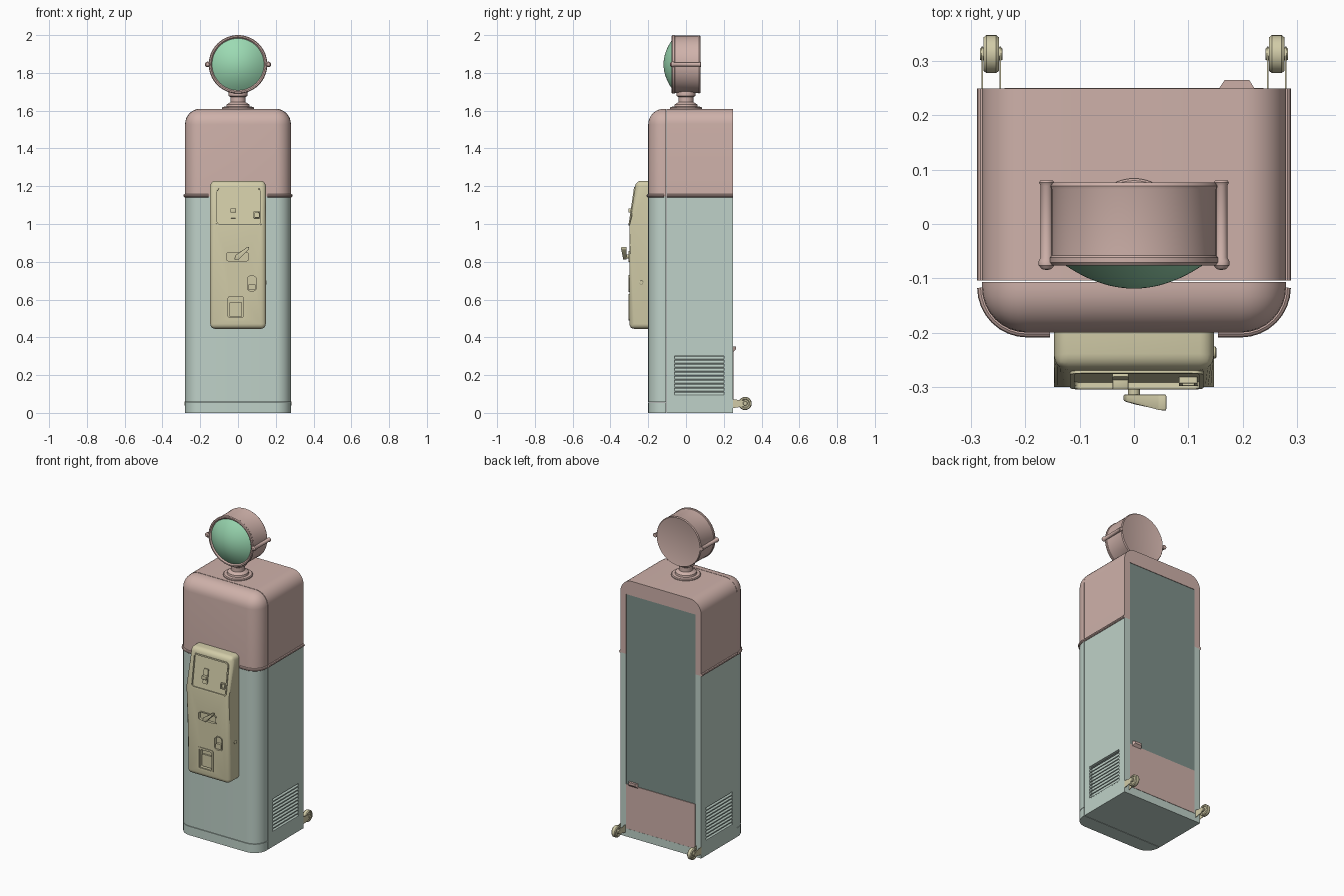
import bpy, bmesh, math
from mathutils import Matrix, Vector

if "Cube" in bpy.data.objects:
    bpy.data.objects.remove(bpy.data.objects["Cube"])

def mat(name, *rgb):
    m = bpy.data.materials.new(name)
    m.diffuse_color = (*rgb, 1)
    m.use_nodes = True
    m.node_tree.nodes["Principled BSDF"].inputs["Base Color"].default_value = m.diffuse_color
    return m

PINK = mat("pink_paint", .62, .44, .40)
TEAL = mat("pale_teal_paint", .52, .64, .58)
CREAM = mat("cream_paint", .64, .60, .39)
GREEN = mat("green_lens", .33, .70, .45)
GLASS = mat("dark_teal_panel", .21, .28, .255)

def finish(name, bm, m, matrix=None):
    if matrix:
        bm.transform(matrix)
    bmesh.ops.recalc_face_normals(bm, faces=bm.faces)
    me = bpy.data.meshes.new(name)
    bm.to_mesh(me)
    bm.free()
    ob = bpy.data.objects.new(name, me)
    bpy.context.collection.objects.link(ob)
    if m:
        me.materials.append(m)
    return ob

def box_bm(x0, x1, y0, y1, z0, z1):
    bm = bmesh.new()
    bmesh.ops.create_cube(bm, size=1)
    for v in bm.verts:
        v.co = Vector(((x0 + x1) / 2 + v.co.x * (x1 - x0), (y0 + y1) / 2 + v.co.y * (y1 - y0),
                       (z0 + z1) / 2 + v.co.z * (z1 - z0)))
    return bm

def box(name, dims, m, bev=0):
    bm = box_bm(*dims)
    if bev:
        bmesh.ops.bevel(bm, geom=bm.edges[:], offset=bev, segments=2, profile=.5, affect='EDGES')
    return finish(name, bm, m)

def prism_bm(pts, lo, hi, axis):
    # extrude a 2D profile along X (points are y,z) or along Y (points are x,z)
    bm = bmesh.new()
    rings = [[bm.verts.new((t, a, b) if axis == 'X' else (a, t, b)) for a, b in pts] for t in (lo, hi)]
    n = len(pts)
    for i in range(n):
        j = (i + 1) % n
        bm.faces.new((rings[0][i], rings[0][j], rings[1][j], rings[1][i]))
    bm.faces.new(rings[0])
    bm.faces.new(rings[1])
    return bm

def prism(name, pts, lo, hi, axis, m):
    return finish(name, prism_bm(pts, lo, hi, axis), m)

ROT = {'Z': Matrix(), 'Y': Matrix.Rotation(math.pi / 2, 4, 'X'), 'X': Matrix.Rotation(math.pi / 2, 4, 'Y')}

def lathe(name, prof, loc, axis, m, seg=48):
    # revolve (radius, height); axis 'Y' points height towards the front
    bm = bmesh.new()
    rings = []
    for r, h in prof:
        k = 1 if r == 0 else seg
        rings.append([bm.verts.new((r * math.cos(2 * math.pi * i / seg), r * math.sin(2 * math.pi * i / seg), h))
                      for i in range(k)])
    for a, b in zip(rings, rings[1:]):
        for i in range(seg):
            j = (i + 1) % seg
            q = [a[i % len(a)], a[j % len(a)], b[j % len(b)], b[i % len(b)]]
            bm.faces.new(list(dict.fromkeys(q)))
    return finish(name, bm, m, Matrix.Translation(loc) @ ROT[axis])

def arc(cx, cz, r, a0, a1, n=8):
    return [(cx + r * math.cos(math.radians(a0 + (a1 - a0) * i / n)),
             cz + r * math.sin(math.radians(a0 + (a1 - a0) * i / n))) for i in range(n + 1)]

def rrect(w, h, r, n=5):
    x, z = w / 2 - r, h / 2 - r
    return arc(x, z, r, 0, 90, n) + arc(-x, z, r, 90, 180, n) + arc(-x, -z, r, 180, 270, n) + arc(x, -z, r, 270, 360, n)

def plate(name, x0, x1, z0, z1, y0, y1, r, m, border=0, tilt=0):
    # rounded plate facing the front, or a rounded frame when border is given
    w, h, d = x1 - x0, z1 - z0, (y1 - y0) / 2
    mtx = Matrix.Translation(((x0 + x1) / 2, (y0 + y1) / 2, (z0 + z1) / 2)) @ Matrix.Rotation(tilt, 4, 'X')
    if not border:
        return finish(name, prism_bm(rrect(w, h, r), -d, d, 'Y'), m, mtx)
    bm = bmesh.new()
    out, inn = rrect(w, h, r), rrect(w - 2 * border, h - 2 * border, max(r - border, .002))
    L = [[bm.verts.new((a, t, b)) for a, b in p] for p, t in ((out, -d), (out, d), (inn, d), (inn, -d))]
    n = len(out)
    for k in range(4):
        A, B = L[k], L[(k + 1) % 4]
        for i in range(n):
            j = (i + 1) % n
            bm.faces.new((A[i], A[j], B[j], B[i]))
    return finish(name, bm, m, mtx)

def cut(ob, cutter):
    md = ob.modifiers.new("cut", 'BOOLEAN')
    md.operation = 'DIFFERENCE'
    md.object = cutter
    bpy.context.view_layer.objects.active = ob
    bpy.ops.object.modifier_apply(modifier=md.name)
    bpy.data.objects.remove(cutter)

# front shell: one rounded box sliced into plinth, lower panel and upper hood
def front_piece(name, z0, z1, m):
    bm = box_bm(-.28, .28, -.2, -.107, 0, 1.61)
    def keep(e):
        a, b = (v.co for v in e.verts)
        front = a.y < -.19 and b.y < -.19
        top = a.z > 1.6 and b.z > 1.6
        side = abs(a.x - b.x) < .01
        return (front and (top or abs(a.z - b.z) > 1)) or (top and side)
    bmesh.ops.bevel(bm, geom=[e for e in bm.edges if keep(e)], offset=.083, segments=8, profile=.5, affect='EDGES')
    for z, s in ((z0, -1), (z1, 1)):
        if 0 < z < 1.61:
            g = bm.verts[:] + bm.edges[:] + bm.faces[:]
            r = bmesh.ops.bisect_plane(bm, geom=g, plane_co=(0, 0, z), plane_no=(0, 0, s), clear_outer=True)
            bmesh.ops.edgeloop_fill(bm, edges=[e for e in r['geom_cut'] if isinstance(e, bmesh.types.BMEdge)])
    return finish(name, bm, m)

front_piece("front_plinth", 0, .055, TEAL)
front_piece("front_lower_panel", .058, 1.145, TEAL)
front_piece("front_upper_hood", 1.145, 1.61, PINK)

# rear cabinet: rounded top, recessed back opening and vent pockets
upper = prism("rear_cabinet_upper", [(-.28, 1.145), (.28, 1.145)] + arc(.2, 1.53, .08, 0, 90) + arc(-.2, 1.53, .08, 90, 180),
              -.104, .25, 'Y', PINK)
lower = box("rear_cabinet_lower", (-.28, .28, -.104, .25, 0, 1.145), TEAL)
for part in (upper, lower):
    cut(part, box("back_cutter", (-.24, .24, .238, .3, .05, 1.52), None))
for s, side in ((1, "right"), (-1, "left")):
    cut(lower, box("vent_cutter", (min(s * .262, s * .3), max(s * .262, s * .3), -.06, .2, .09, .3), None))
    for i in range(10):
        z = .09 + i * .021
        pts = [(.264, z + .019), (.2795, z + .006), (.2805, z), (.277, z), (.262, z + .014)]
        prism(f"{side}_vent_slat", [(s * x, h) for x, h in pts], -.06, .2, 'Y', TEAL)
box("back_window_panel", (-.24, .24, .237, .247, .33, 1.52), GLASS)
box("back_service_door", (-.239, .239, .237, .251, .051, .33), PINK)
latch = box_bm(.157, .222, .25, .265, .322, .352)
for v in latch.verts:
    if v.co.y > .26:
        v.co.x = .19 + (v.co.x - .19) * .7
        v.co.z = .345 + (v.co.z - .337) * .5
finish("back_door_latch", latch, PINK)

# trim band, broken where the dispenser sits
def tube(name, pts, r, m):
    cu = bpy.data.curves.new(name, 'CURVE')
    cu.dimensions = '3D'
    cu.bevel_depth, cu.bevel_resolution, cu.use_fill_caps = r, 3, True
    sp = cu.splines.new('POLY')
    sp.points.add(len(pts) - 1)
    for p, c in zip(sp.points, pts):
        p.co = (*c, 1)
    ob = bpy.data.objects.new(name, cu)
    bpy.context.collection.objects.link(ob)
    cu.materials.append(m)
    bpy.ops.object.select_all(action='DESELECT')
    ob.select_set(True)
    bpy.context.view_layer.objects.active = ob
    bpy.ops.object.convert(target='MESH')

for s in (1, -1):
    corner = [(.155, -.2)] + arc(.197, -.117, .083, 270, 360)
    tube("front_trim_band", [(s * x, y, 1.15) for x, y in corner], .009, PINK)
    tube("side_trim_band", [(s * .28, -.104, 1.15), (s * .28, .25, 1.15)], .009, PINK)

# dispenser housing with sloped upper face
bm = prism_bm([(-.19, .445), (-.3, .445), (-.3, .99), (-.265, 1.228), (-.19, 1.228)], -.147, .147, 'X')
def rounded(e):
    a, b = (v.co for v in e.verts)
    if a.y > -.2 and b.y > -.2:
        return False
    return not (abs(a.z - .99) < .01 and abs(b.z - .99) < .01)
bmesh.ops.bevel(bm, geom=[e for e in bm.edges if rounded(e)], offset=.026, segments=5, profile=.5, affect='EDGES')
housing = finish("dispenser_housing", bm, CREAM)
TILT = -math.atan2(.035, .238)
cut(housing, plate("display_cutter", -.11, .12, .998, 1.188, -.310, -.278, .015, None, 0, TILT))
cut(housing, plate("handle_cutter", -.06, .055, .805, .85, -.32, -.288, .01, None))
cut(housing, plate("return_cutter", .05, .097, .645, .725, -.32, -.284, .018, None))
cut(housing, plate("tray_cutter", -.052, .028, .505, .615, -.32, -.28, .008, None))
plate("display_rim", -.118, .128, .99, 1.196, -.29, -.281, .02, CREAM, .008, TILT)
plate("handle_rim", -.067, .062, .798, .857, -.304, -.296, .014, CREAM, .007)
plate("coin_return_rim", .044, .103, .639, .731, -.304, -.296, .022, CREAM, .006)
plate("tray_rim", -.07, .04, .49, .63, -.304, -.296, .012, CREAM, .012)
plate("coin_return_flap", .055, .092, .65, .682, -.3, -.282, .005, CREAM)
plate("tray_flap", -.046, .022, .51, .585, -.29, -.278, .006, CREAM)
plate("coin_slot_plate", -.04, -.01, 1.03, 1.12, -.288, -.276, .003, CREAM, 0, TILT)
box("coin_slot_block", (-.04, -.01, -.305, -.28, 1.06, 1.082), CREAM, .003)
plate("coin_button", .083, .117, 1.03, 1.066, -.296, -.276, .004, CREAM, .006, TILT)
lathe("side_lock", [(0, -.004), (.011, -.004), (.011, .004), (.008, .006), (0, .006)], (.146, -.237, .69), 'X', CREAM, 20)

# turn handle
lathe("handle_stem", [(0, 0), (.011, 0), (.011, .032), (0, .032)], (0, -.286, .828), 'Y', CREAM, 20)
lever = prism_bm([(-.02, .813), (.004, .811), (.058, .866), (.06, .878), (.046, .876), (-.014, .834)], -.344, -.314, 'Y')
for v in lever.verts:
    if v.co.y < -.33:
        v.co.y += max(0, .04 - v.co.x) * .3
bmesh.ops.bevel(lever, geom=lever.edges[:], offset=.003, segments=2, profile=.5, affect='EDGES')
finish("handle_lever", lever, CREAM)

# neck and round lamp head
lathe("lamp_neck", [(0, 1.6), (.084, 1.6), (.084, 1.615), (.08, 1.62), (.062, 1.622), (.06, 1.633), (.048, 1.64), (.04, 1.645),
                    (.04, 1.672), (.05, 1.678), (.052, 1.70), (.045, 1.72), (0, 1.72)], (0, 0, 0), 'Z', PINK)
lathe("lamp_drum", [(0, -.074), (.144, -.074), (.15, -.076), (.154, -.07), (.152, -.064), (.152, .058), (.155, .062),
                    (.155, .071), (.151, .076), (.144, .076), (.137, .068), (0, .066)], (0, 0, 1.845), 'Y', PINK, 64)
lathe("lamp_lens", [(0, .06), (.138, .06)] + [(.138 * k / 10, .068 + .051 * (1 - (k / 10) ** 2)) for k in range(10, -1, -1)],
      (0, 0, 1.845), 'Y', GREEN, 64)
for s in (1, -1):
    lathe("lamp_side_bar", [(0, -.08), (.012, -.08), (.014, -.076), (.011, -.07), (.011, .062), (.0145, .068), (.0145, .076),
                            (.009, .083), (0, .085)], (s * .161, 0, 1.845), 'Y', PINK, 24)

# rear transport wheels
for s in (1, -1):
    c = (s * .263, .313, .05)
    lathe("wheel", [(0, -.01), (.02, -.01), (.024, -.014), (.031, -.014), (.035, -.009), (.035, .009), (.031, .014),
                    (.024, .014), (.02, .01), (0, .01)], c, 'X', CREAM, 32)
    lathe("wheel_axle", [(0, -.021), (.01, -.021), (.012, -.018), (.012, .018), (.01, .021), (0, .021)], c, 'X', CREAM, 20)
    for d in (-.0165, .0165):
        x = s * .263 + d
        prism("wheel_bracket", [(.25, .025), (.313, .036), (.324, .042), (.327, .05), (.324, .058), (.313, .064), (.25, .072)],
              x - .0015, x + .0015, 'X', CREAM)

bpy.ops.object.select_all(action='SELECT')
bpy.ops.object.shade_smooth_by_angle(angle=math.radians(32))
